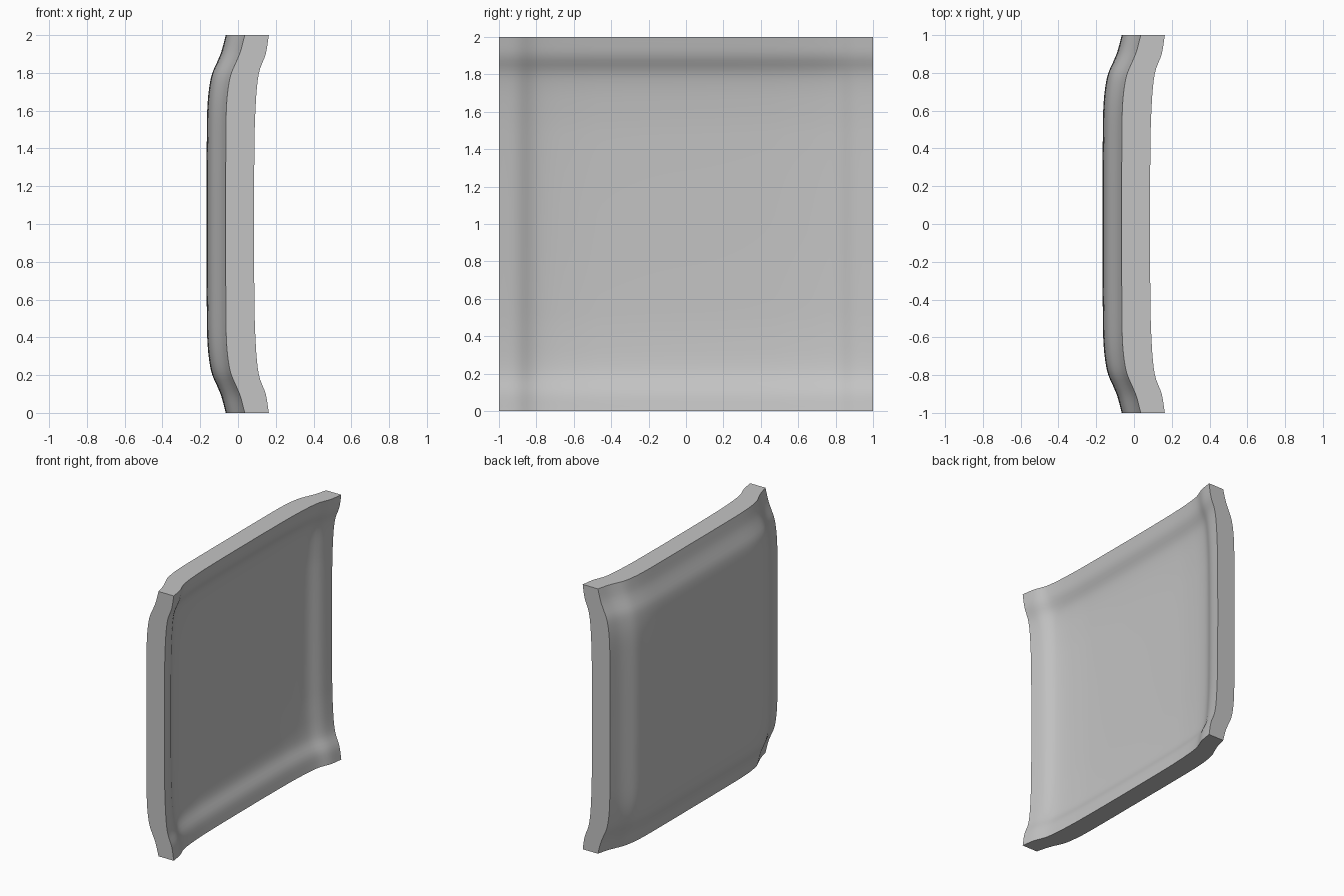
import bpy, bmesh, math

cube = bpy.data.objects.get("Cube")
if cube:
    bpy.data.objects.remove(cube, do_unlink=True)

# Rim curves: (distance from centre line, rise towards the rim)
OUTER = [(0, 0), (0.5, 0.001), (0.64, 0.005), (0.74, 0.016),
         (0.8, 0.03), (0.85, 0.052), (0.91, 0.077), (1, 0.101)]
INNER = [(0, 0), (0.48, 0.004), (0.66, 0.014), (0.76, 0.026),
         (0.82, 0.042), (0.9, 0.083), (1, 0.105)]


def rise(curve, t):
    """Smooth cubic interpolation of a rim curve."""
    t = min(abs(t), 1)
    last = len(curve) - 1
    i = next(k for k in range(last) if t <= curve[k + 1][0] or k == last - 1)

    def slope(k):
        a, b = curve[max(k - 1, 0)], curve[min(k + 1, last)]
        return 0 if k == 0 else (b[1] - a[1]) / (b[0] - a[0])

    (x0, y0), (x1, y1) = curve[i], curve[i + 1]
    w = x1 - x0
    s = (t - x0) / w
    bend = s * s * (3 - 2 * s)
    return (y0 + (y1 - y0) * bend + w * s * (1 - s) ** 2 * slope(i)
            - w * s * s * (1 - s) * slope(i + 1))


def bow(curve, base, flatten, a, b):
    """Depth of a face bowed both ways, flattened where the rims meet."""
    ra, rb, top = rise(curve, a), rise(curve, b), curve[-1][1]
    return base + ra + rb - flatten * ra * rb / top ** 2


def make_material(name, colour):
    mat = bpy.data.materials.new(name)
    mat.use_nodes = True
    mat.diffuse_color = colour
    mat.node_tree.nodes["Principled BSDF"].inputs["Base Color"].default_value = colour
    return mat


# Dished square panel: a flat sheet thickened, then both faces bowed in two directions
bm = bmesh.new()
bmesh.ops.create_grid(bm, x_segments=80, y_segments=80, size=1)
sheet = bm.faces[:]
extruded = bmesh.ops.extrude_face_region(bm, geom=sheet, use_keep_orig=True)
hollow = {v for v in extruded["geom"] if isinstance(v, bmesh.types.BMVert)}
for v in bm.verts:
    a, b = v.co.x, v.co.y
    if v in hollow:
        depth = bow(INNER, -0.02, 0.027, a, b)
    else:
        depth = bow(OUTER, -0.166, 0, a, b)
    v.co = (depth, a, b + 1)
bmesh.ops.recalc_face_normals(bm, faces=bm.faces[:])

mesh = bpy.data.meshes.new("dished_panel")
bm.to_mesh(mesh)
bm.free()
panel = bpy.data.objects.new("dished_panel", mesh)
bpy.context.collection.objects.link(panel)
mesh.materials.append(make_material("light grey", (0.55, 0.55, 0.55, 1)))

bpy.ops.object.select_all(action='DESELECT')
panel.select_set(True)
bpy.context.view_layer.objects.active = panel
bpy.ops.object.shade_smooth_by_angle(angle=math.radians(35))
